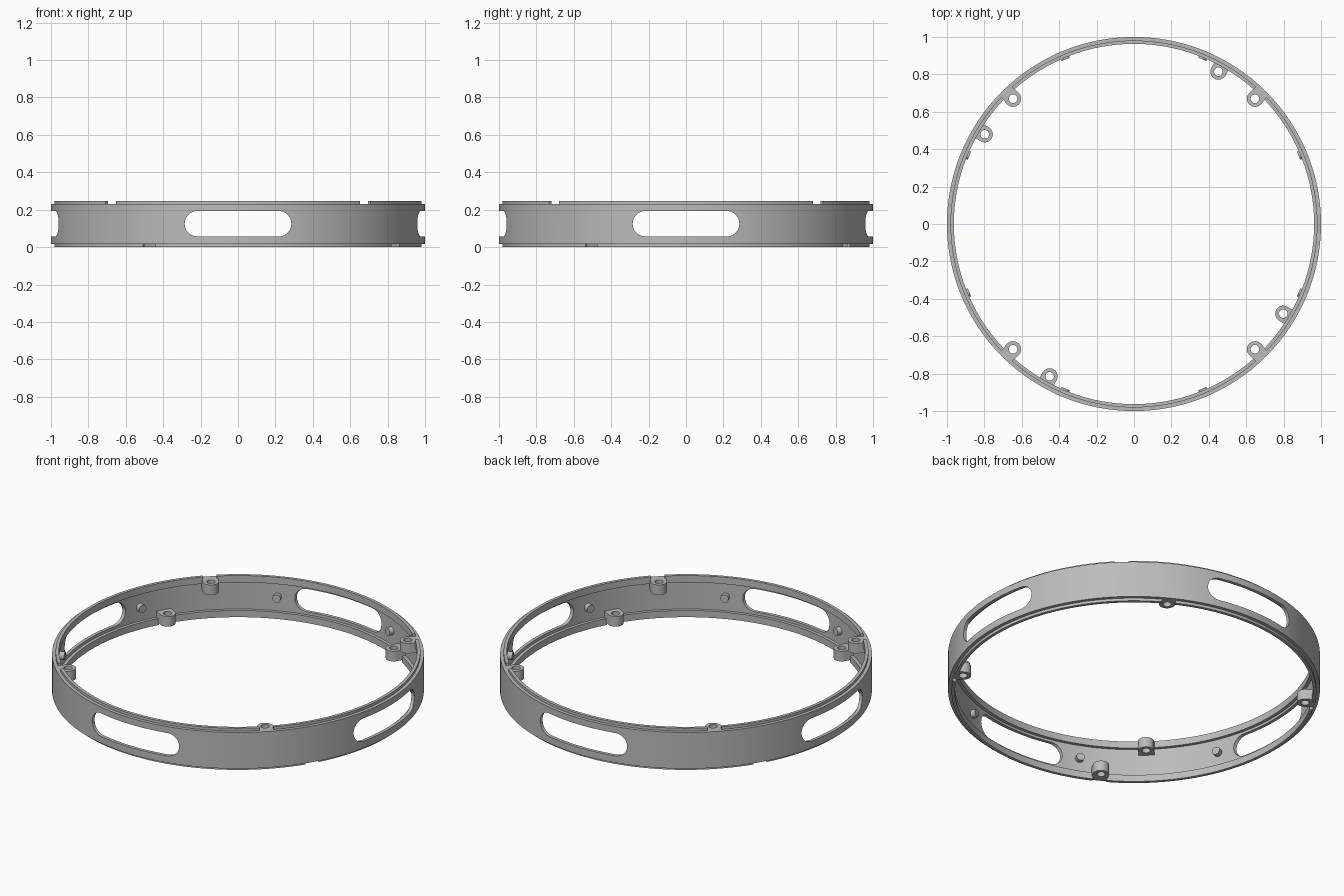
import bpy, bmesh, math
from mathutils import Matrix, Vector

if "Cube" in bpy.data.objects:
    bpy.data.objects.remove(bpy.data.objects["Cube"])

H = 0.247                       # full height
STEP = 0.016                    # height of the narrow lip beyond the wall
R_OUT, R_LIP, R_IN = 1.0, 0.981, 0.963
BOSS_R, HOLE_R, BOSS_AT, BOSS_H = 0.043, 0.023, 0.931, 0.06
TOP_ANGLES = [46, 134, 226, 314]
LOW_ANGLES = [61, 149, 241, 329]

grey = bpy.data.materials.new("light grey plastic")
grey.diffuse_color = (0.5, 0.5, 0.5, 1)
grey.use_nodes = True
grey.node_tree.nodes["Principled BSDF"].inputs["Base Color"].default_value = grey.diffuse_color


def finish(name, bm):
    bmesh.ops.recalc_face_normals(bm, faces=bm.faces)
    mesh = bpy.data.meshes.new(name)
    bm.to_mesh(mesh)
    bm.free()
    mesh.materials.append(grey)
    ob = bpy.data.objects.new(name, mesh)
    bpy.context.collection.objects.link(ob)
    return ob


def spin(deg):
    return Matrix.Rotation(math.radians(deg), 4, 'Z')


def smooth(ob):
    bpy.ops.object.select_all(action='DESELECT')
    ob.select_set(True)
    bpy.context.view_layer.objects.active = ob
    bpy.ops.object.shade_smooth_by_angle(angle=math.radians(30))


def arc(cx, cy, r, a0, a1, n):
    return [(cx + r * math.cos(math.radians(a0 + (a1 - a0) * i / n)),
             cy + r * math.sin(math.radians(a0 + (a1 - a0) * i / n))) for i in range(n + 1)]


# Ring: C-shaped section turned around z
def make_ring():
    lip = 0.04
    half = [(R_IN, lip), (R_IN, 0), (R_LIP, 0), (R_LIP, STEP), (R_OUT, STEP)]
    profile = [(R_LIP, lip)] + half
    profile += [(r, H - z) for r, z in reversed(profile)]
    n = 192
    bm = bmesh.new()
    rows = [[bm.verts.new(spin(360 * i / n) @ Vector((r, 0, z))) for r, z in profile]
            for i in range(n)]
    k = len(profile)
    for i in range(n):
        a, b = rows[i], rows[(i + 1) % n]
        for j in range(k):
            bm.faces.new((a[j], b[j], b[(j + 1) % k], a[(j + 1) % k]))
    return finish("ring_wall", bm)


# Cutters: four long slots, and a notch in the lip at each boss
def make_cutters():
    bm = bmesh.new()
    r, cx, zc = 0.068, 0.217, 0.125
    outline = arc(cx, zc, r, -90, 90, 20) + arc(-cx, zc, r, 90, 270, 20)
    for deg in (0, 90, 180, 270):
        m = spin(deg)
        near = [bm.verts.new(m @ Vector((0.8, y, z))) for y, z in outline]
        far = [bm.verts.new(m @ Vector((1.2, y, z))) for y, z in outline]
        bm.faces.new(near)
        bm.faces.new(far)
        for i in range(len(outline)):
            j = (i + 1) % len(outline)
            bm.faces.new((near[i], near[j], far[j], far[i]))
    for angles, z in ((TOP_ANGLES, H), (LOW_ANGLES, 0)):
        for deg in angles:
            m = spin(deg) @ Matrix.Translation((0.97, 0, z)) @ Matrix.Diagonal((0.08, 0.076, 2 * STEP, 1))
            bmesh.ops.create_cube(bm, size=1, matrix=m)
    ob = finish("cutters", bm)
    ob.hide_render = True
    return ob


# Screw boss: rounded tab with a through hole, joined to the wall
def make_boss(name, deg, z):
    bm = bmesh.new()
    outer = arc(BOSS_AT, 0, BOSS_R, 90, 270, 20) + [(0.986, -BOSS_R), (0.986, BOSS_R)]
    hole = arc(BOSS_AT, 0, HOLE_R, 0, 360, 28)[:-1]
    edges = []
    for loop in (outer, hole):
        vs = [bm.verts.new((x, y, z)) for x, y in loop]
        edges += [bm.edges.new((vs[i], vs[(i + 1) % len(vs)])) for i in range(len(vs))]
    bmesh.ops.triangle_fill(bm, edges=edges, use_beauty=True)
    base = bm.faces[:]
    ext = bmesh.ops.extrude_face_region(bm, geom=base, use_keep_orig=True)
    top = [g for g in ext["geom"] if isinstance(g, bmesh.types.BMVert)]
    bmesh.ops.translate(bm, verts=top, vec=(0, 0, BOSS_H))
    bmesh.ops.transform(bm, matrix=spin(deg), verts=bm.verts)
    smooth(finish(name, bm))


# Peg: short cylinder pointing inwards from the wall
def make_peg(deg):
    bm = bmesh.new()
    m = spin(deg) @ Matrix.Translation((0.97, 0, H / 2)) @ Matrix.Rotation(math.pi / 2, 4, 'Y')
    bmesh.ops.create_cone(bm, cap_ends=True, segments=24, radius1=0.023, radius2=0.023,
                          depth=0.034, matrix=m)
    smooth(finish("inner_peg", bm))


ring = make_ring()
cutters = make_cutters()
mod = ring.modifiers.new("cut", 'BOOLEAN')
mod.operation = 'DIFFERENCE'
mod.solver = 'EXACT'
mod.object = cutters
bpy.context.view_layer.objects.active = ring
ring.select_set(True)
bpy.ops.object.modifier_apply(modifier=mod.name)
bpy.data.objects.remove(cutters)
smooth(ring)

for a in TOP_ANGLES:
    make_boss("top_boss", a, H - STEP - BOSS_H)
for a in LOW_ANGLES:
    make_boss("bottom_boss", a, STEP)
for k in range(8):
    make_peg(22.5 + 45 * k)
